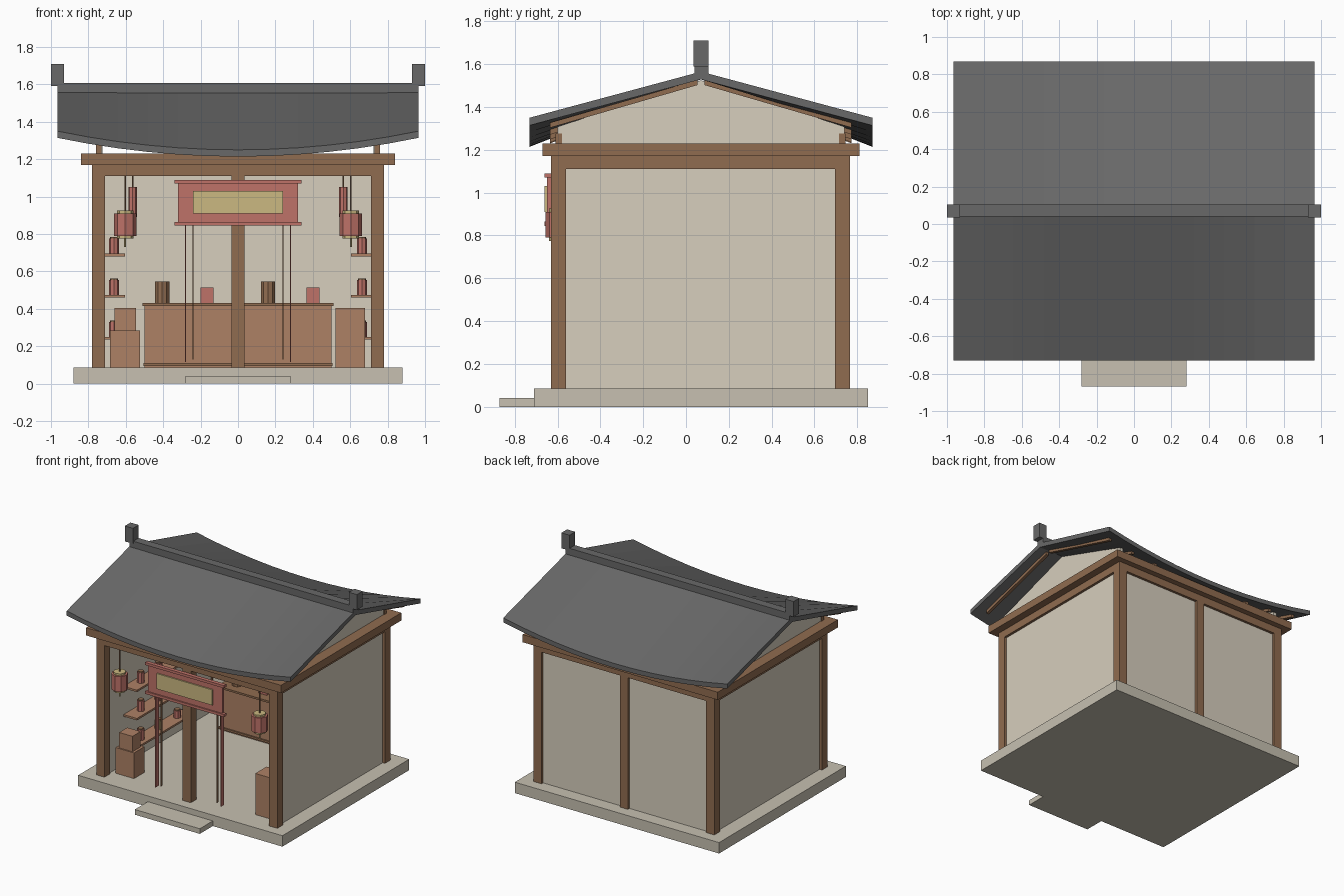
import bpy, bmesh
from math import pi

if "Cube" in bpy.data.objects:
    bpy.data.objects.remove(bpy.data.objects["Cube"])

def mat(name, r, g, b):
    m = bpy.data.materials.new(name)
    m.diffuse_color = (r, g, b, 1)
    m.use_nodes = True
    m.node_tree.nodes["Principled BSDF"].inputs["Base Color"].default_value = m.diffuse_color
    return m

WOOD = mat("dark_wood", .28, .15, .08)
LIGHT = mat("light_wood", .42, .22, .13)
WALL = mat("plaster", .68, .62, .51)
STONE = mat("stone", .57, .53, .44)
TILE = mat("roof_tile", .14, .14, .14)
RED = mat("faded_red", .52, .17, .14)
GOLD = mat("pale_gold", .60, .48, .22)

def finish(name, bm, m):
    bmesh.ops.recalc_face_normals(bm, faces=bm.faces)
    me = bpy.data.meshes.new(name)
    bm.to_mesh(me)
    bm.free()
    me.materials.append(m)
    ob = bpy.data.objects.new(name, me)
    bpy.context.collection.objects.link(ob)
    return ob

def box(name, x0, x1, y0, y1, z0, z1, m):
    bm = bmesh.new()
    bmesh.ops.create_cube(bm, size=1)
    for v in bm.verts:
        v.co = ((x0 + x1) / 2 + v.co.x * (x1 - x0),
                (y0 + y1) / 2 + v.co.y * (y1 - y0),
                (z0 + z1) / 2 + v.co.z * (z1 - z0))
    return finish(name, bm, m)

def mbox(name, x0, x1, *rest):
    # box on both sides of x = 0
    box(name + "_right", x0, x1, *rest)
    box(name + "_left", -x1, -x0, *rest)

def cyl(name, x, y, z0, z1, r, m, n=8):
    bm = bmesh.new()
    bmesh.ops.create_cone(bm, cap_ends=True, segments=n, radius1=r, radius2=r, depth=z1 - z0)
    bmesh.ops.translate(bm, verts=bm.verts, vec=(x, y, (z0 + z1) / 2))
    return finish(name, bm, m)

def loft(name, rings, m):
    # closed cross-sections joined in order, with end caps
    bm = bmesh.new()
    vs = [[bm.verts.new(p) for p in ring] for ring in rings]
    n = len(vs[0])
    for a, b in zip(vs, vs[1:]):
        for i in range(n):
            bm.faces.new((a[i], a[(i + 1) % n], b[(i + 1) % n], b[i]))
    bm.faces.new(vs[0])
    bm.faces.new(vs[-1][::-1])
    return finish(name, bm, m)

CY = .07   # depth of the ridge line

# stone base and step
box("platform", -.88, .88, -.71, .85, 0, .085, STONE)
box("front_step", -.28, .28, -.87, -.71, 0, .04, STONE)

# posts
for row, y in (("front", -.595), ("back", .73)):
    for side, x in (("left", -.745), ("middle", 0), ("right", .745)):
        box(f"{row}_{side}_post", x - .035, x + .035, y - .035, y + .035, .085, 1.11, WOOD)

# plaster walls
mbox("side_wall", .72, .76, -.56, .695, .085, 1.11, WALL)
box("back_wall", -.71, .71, .705, .745, .085, 1.11, WALL)

# two tiers of beams
mbox("side_beam", .71, .78, -.56, .695, 1.11, 1.17, WOOD)
mbox("upper_side_beam", .69, .84, -.55, .69, 1.17, 1.23, WOOD)
for row, y0, y1, u0, u1 in (("front", -.63, -.56, -.67, -.55), ("back", .695, .765, .69, .81)):
    box(row + "_beam", -.78, .78, y0, y1, 1.11, 1.17, WOOD)
    box("upper_" + row + "_beam", -.84, .84, u0, u1, 1.17, 1.23, WOOD)
    for s in (-1, 1):
        y = (y0 + y1) / 2
        box(row + "_bracket", s * .745 - .015, s * .745 + .015, y - .015, y + .015, 1.23, 1.275, WOOD)

# gable walls
gable = [(-.6, 1.23), (-.6, 1.308), (CY, 1.525), (.74, 1.308), (.74, 1.23)]
for s in (-1, 1):
    loft("gable_wall", [[(s * x, y, z) for y, z in gable] for x in (.725, .755)], WALL)

# roof with eaves curving up toward the ends
def roof_z(x, t):
    return 1.565 - t * (.315 - .10 * (x / .965) ** 2)

def roof_ring(x):
    e, r = roof_z(x, 1), roof_z(x, 0)
    return [(x, CY - .8, e), (x, CY, r), (x, CY + .8, e),
            (x, CY + .8, e - .036), (x, CY, r - .036), (x, CY - .8, e - .036)]

loft("roof", [roof_ring(.965 * i / 6) for i in range(-6, 7)], TILE)
box("ridge_bar", -.965, .965, CY - .03, CY + .035, 1.555, 1.608, TILE)
mbox("ridge_end_block", .93, 1.0, CY - .035, CY + .035, 1.59, 1.71, TILE)

# rafters under the roof
for i in range(-4, 5):
    x = .22 * i
    for s in (-1, 1):
        rings = []
        for t in (.02, .88):
            z = roof_z(x, t) - .034
            y = CY + s * .8 * t
            rings.append([(x - .0125, y, z), (x + .0125, y, z),
                          (x + .0125, y, z - .024), (x - .0125, y, z - .024)])
        loft("rafter", rings, WOOD)

# sign board
box("sign_board", -.32, .32, -.65, -.63, .86, 1.075, RED)
box("sign_panel", -.24, .24, -.66, -.648, .91, 1.03, GOLD)
for z in (.845, 1.07):
    box("sign_rail", -.34, .34, -.66, -.63, z, z + .02, RED)

# hanging strips beside the middle post
mbox("hanging_strip", .278, .284, -.615, -.575, .115, .845, RED)
mbox("hanging_cord", .239, .243, -.605, -.59, .13, .845, WOOD)

# lanterns, large in front and small behind
for s in (-1, 1):
    x, y = s * .603, -.595
    cyl("lantern_body", x, y, .79, .91, .06, RED)
    cyl("lantern_top_cap", x, y, .91, .925, .045, GOLD)
    cyl("lantern_bottom_cap", x, y, .775, .79, .045, GOLD)
    cyl("lantern_cord", x, y, .925, 1.11, .005, WOOD, 6)
    cyl("lantern_tassel", x, y, .73, .775, .006, GOLD, 6)
    cyl("small_hanging_lantern", s * .563, 0, .89, 1.05, .023, RED)
    cyl("small_lantern_cord", s * .563, 0, 1.05, 1.17, .004, WOOD, 6)
box("ceiling_tie", -.69, .69, -.02, .02, 1.17, 1.2, WOOD)

# counter with goods
box("counter_body", -.5, .5, .49, .69, .085, .415, LIGHT)
box("counter_top", -.51, .51, .47, .7, .415, .43, WOOD)
box("counter_base", -.505, .505, .48, .695, .095, .11, WOOD)
for x in (-.405, .16):
    cyl("counter_canister", x, .57, .43, .545, .04, WOOD, 10)
for x in (-.165, .40):
    box("counter_box", x - .035, x + .035, .54, .61, .43, .515, RED)

# wall shelves with jars
for s in (-1, 1):
    for k, z in enumerate((.25, .475, .695)):
        x0, x1 = sorted((s * .605, s * .72))
        box("wall_shelf", x0, x1, -.38, .32, z - .015, z, LIGHT)
        for j, y in enumerate((-.25, -.03, .2)):
            m = (RED, GOLD, RED)[(j + k) % 3] if j else RED
            h = .08 - .012 * j
            cyl("shelf_jar", s * .663, y, z, z + h, .028, m)
            cyl("jar_lid", s * .663, y, z + h, z + h + .008, .022, WOOD)

# crates near the entrance
box("lower_crate", -.685, -.525, -.53, -.40, .085, .285, LIGHT)
box("upper_crate", -.66, -.545, -.52, -.42, .285, .405, LIGHT)
box("tall_crate", .52, .68, -.53, -.39, .085, .405, LIGHT)
